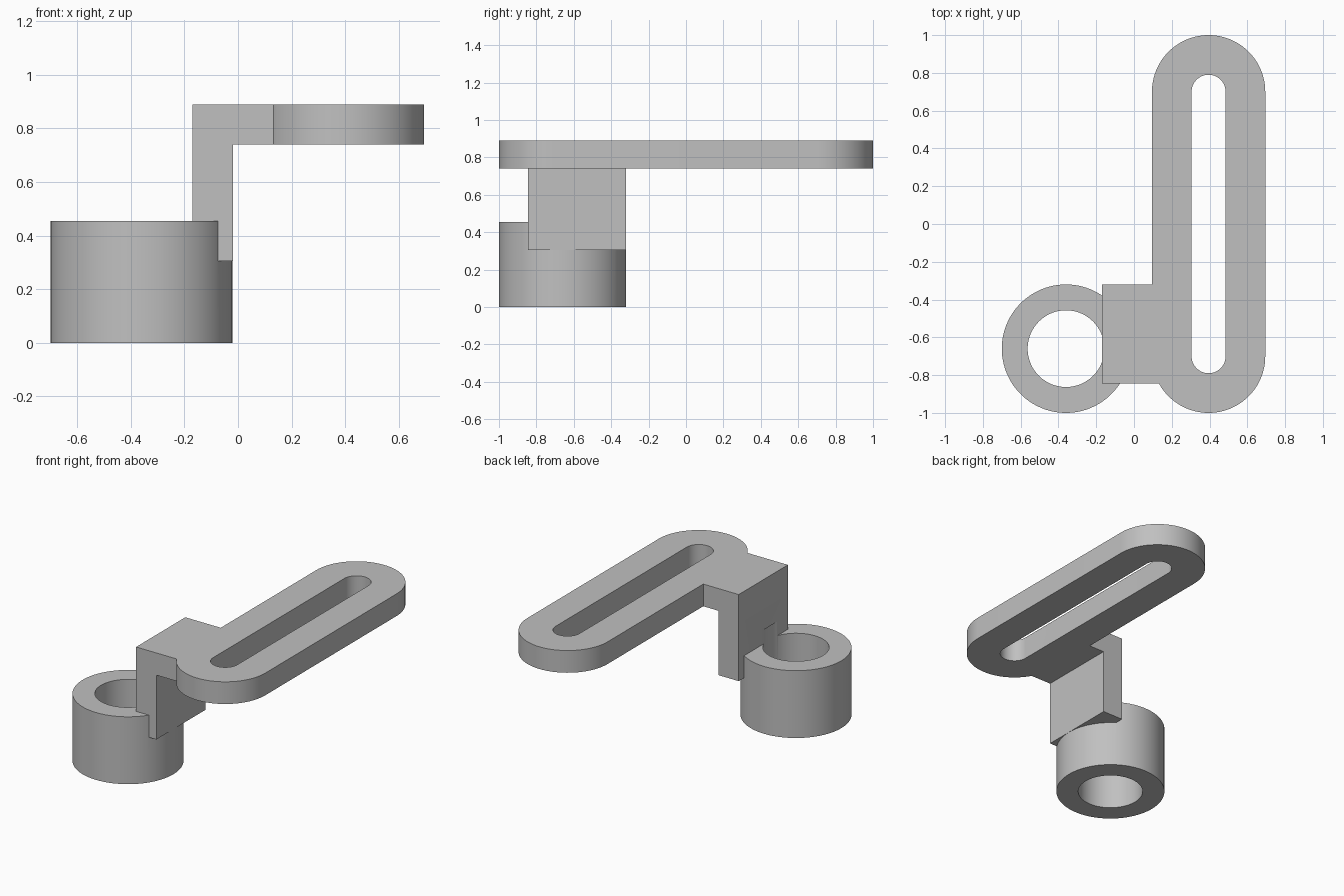
import bpy
import bmesh
from math import cos, sin, pi

if "Cube" in bpy.data.objects:
    bpy.data.objects.remove(bpy.data.objects["Cube"], do_unlink=True)

# Plain grey finish
grey = bpy.data.materials.new("plain_grey")
grey.use_nodes = True
colour = (0.53, 0.53, 0.53, 1)
grey.diffuse_color = colour
grey.node_tree.nodes["Principled BSDF"].inputs["Base Color"].default_value = colour


def prism(name, outline, z0, z1):
    """Extrude a flat outline from z0 up to z1."""
    bm = bmesh.new()
    face = bm.faces.new([bm.verts.new((x, y, z0)) for x, y in outline])
    grown = bmesh.ops.extrude_face_region(bm, geom=[face])["geom"]
    bmesh.ops.translate(bm, vec=(0, 0, z1 - z0),
                        verts=[g for g in grown if isinstance(g, bmesh.types.BMVert)])
    bmesh.ops.recalc_face_normals(bm, faces=bm.faces)
    mesh = bpy.data.meshes.new(name)
    bm.to_mesh(mesh)
    bm.free()
    mesh.materials.append(grey)
    obj = bpy.data.objects.new(name, mesh)
    bpy.context.collection.objects.link(obj)
    return obj


def stadium(cx, cy, half, r, n=48):
    """Outline of a round-ended slot along y; half = 0 gives a circle."""
    pts = [(cx + r * cos(pi * i / n), cy + half + r * sin(pi * i / n)) for i in range(n + 1)]
    pts += [(cx - r * cos(pi * i / n), cy - half - r * sin(pi * i / n)) for i in range(n + 1)]
    return pts if half else pts[:n] + pts[n + 1:-1]


def box(x0, x1, y0, y1):
    return [(x0, y0), (x1, y0), (x1, y1), (x0, y1)]


def combine(target, other, operation):
    """Apply a boolean and drop the helper."""
    mod = target.modifiers.new(operation, 'BOOLEAN')
    mod.operation = operation
    mod.solver = 'EXACT'
    mod.object = other
    bpy.context.view_layer.objects.active = target
    bpy.ops.object.modifier_apply(modifier=mod.name)
    bpy.data.objects.remove(other, do_unlink=True)


PLATE_Z, TOP_Z = 0.74, 0.89
ARM_Y = (-0.845, -0.32)
RING = (-0.36, -0.66)

# Slotted plate, bent arm and clamp ring fused into one bracket
bracket = prism("slotted_bracket", stadium(0.395, 0, 0.7, 0.3), PLATE_Z, TOP_Z)
combine(bracket, prism("arm_top", box(-0.17, 0.25, *ARM_Y), PLATE_Z, TOP_Z), 'UNION')
combine(bracket, prism("arm_drop", box(-0.17, -0.019, *ARM_Y), 0.305, TOP_Z), 'UNION')
combine(bracket, prism("clamp_ring", stadium(*RING, 0, 0.34), 0, 0.455), 'UNION')

# Long slot, and the bore which nicks the arm above the ring
combine(bracket, prism("slot", stadium(0.395, 0, 0.7, 0.09), 0.6, 1), 'DIFFERENCE')
combine(bracket, prism("bore", stadium(*RING, 0, 0.203), -0.1, 0.55), 'DIFFERENCE')

bpy.ops.object.select_all(action='DESELECT')
bracket.select_set(True)
bpy.context.view_layer.objects.active = bracket
bpy.ops.object.shade_smooth_by_angle(angle=pi / 6)
